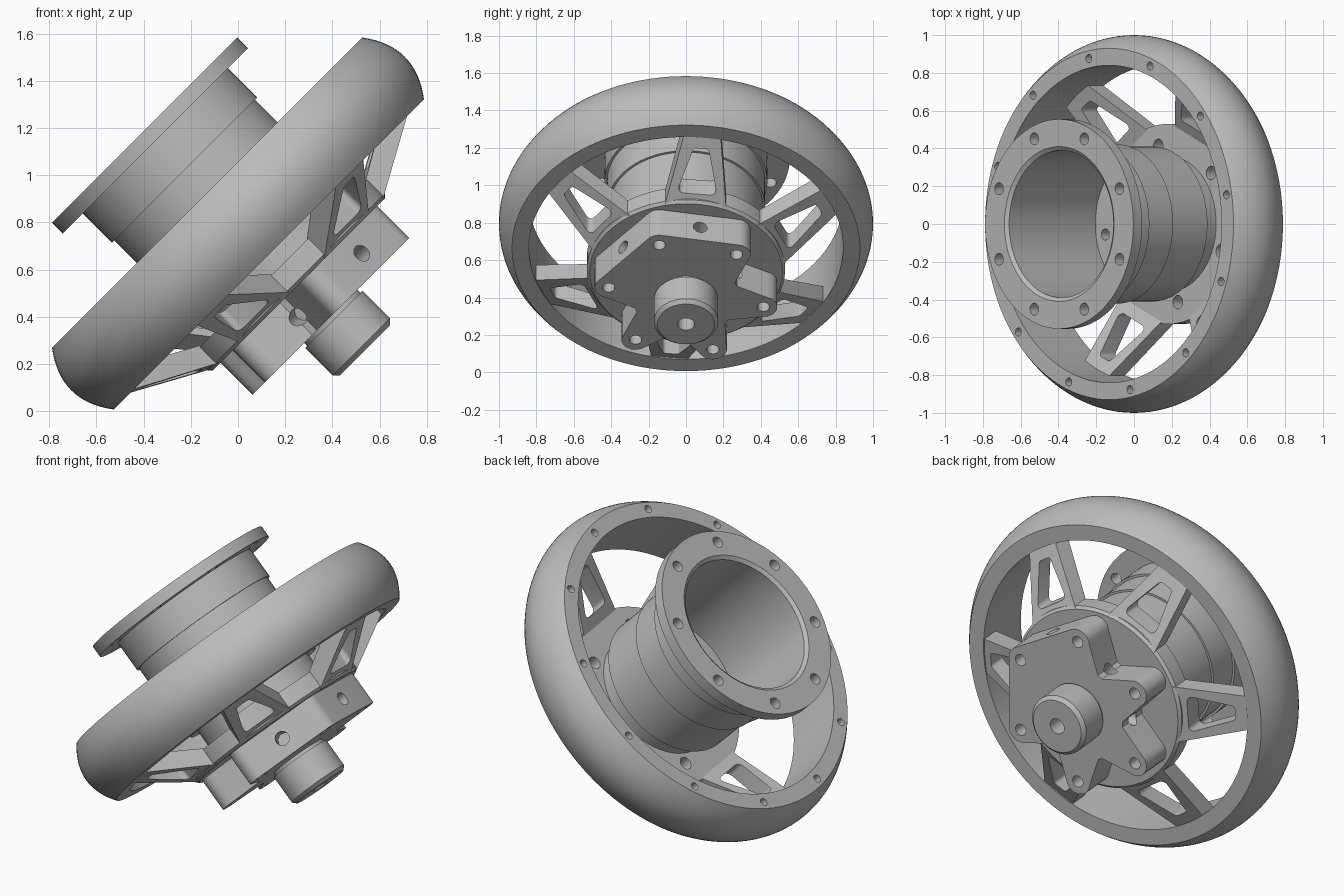
import bpy, bmesh, math
from mathutils import Matrix, Vector

if "Cube" in bpy.data.objects:
    bpy.data.objects.remove(bpy.data.objects["Cube"])

# Local frame: X = uphill in wheel plane, Y = world y, Z = wheel axis (tilted 45 degrees)
C = math.sqrt(0.5)
TILT = Matrix(((C, 0, -C, 0), (0, 1, 0, 0), (C, 0, C, 0.795), (0, 0, 0, 1)))

grey = bpy.data.materials.new("satin_grey")
grey.diffuse_color = (0.5, 0.5, 0.5, 1)
grey.use_nodes = True
grey.node_tree.nodes["Principled BSDF"].inputs["Base Color"].default_value = grey.diffuse_color


def pol(r, deg, z=0.0):
    a = math.radians(deg)
    return Vector((r * math.cos(a), r * math.sin(a), z))


def make(name, bm):
    bmesh.ops.remove_doubles(bm, verts=bm.verts, dist=1e-5)
    bmesh.ops.recalc_face_normals(bm, faces=bm.faces)
    me = bpy.data.meshes.new(name)
    bm.to_mesh(me)
    bm.free()
    ob = bpy.data.objects.new(name, me)
    me.materials.append(grey)
    bpy.context.collection.objects.link(ob)
    ob.matrix_world = TILT
    return ob


def lathe(name, prof, closed=False, n=96):
    bm = bmesh.new()
    rings = [[bm.verts.new(pol(r, 360 * i / n, z)) for i in range(n)] if r > 0
             else [bm.verts.new((0, 0, z))] * n for r, z in prof]
    pairs = list(zip(rings, rings[1:])) + ([(rings[-1], rings[0])] if closed else [])
    for a, b in pairs:
        for i in range(n):
            j = (i + 1) % n
            vs = list(dict.fromkeys((a[i], a[j], b[j], b[i])))
            bm.faces.new(vs)
    return make(name, bm)


def prism(bm, bottom, top):
    lo = [bm.verts.new(p) for p in bottom]
    hi = [bm.verts.new(p) for p in top]
    n = len(lo)
    bm.faces.new(lo[::-1])
    bm.faces.new(hi)
    for i in range(n):
        j = (i + 1) % n
        bm.faces.new((lo[i], lo[j], hi[j], hi[i]))


def rods(specs):
    """Cylindrical cutters from (start, end, radius)."""
    bm = bmesh.new()
    for a, b, r in specs:
        d = b - a
        q = d.to_track_quat('Z', 'Y').to_matrix()
        ring = [q @ pol(r, 15 * i) for i in range(24)]
        prism(bm, [a + p for p in ring], [b + p for p in ring])
    return make("hole_cutter", bm)


def cut(ob, cutter):
    cutter.hide_render = True
    m = ob.modifiers.new("holes", 'BOOLEAN')
    m.operation, m.solver, m.object = 'DIFFERENCE', 'EXACT', cutter
    bpy.context.view_layer.objects.active = ob
    bpy.context.view_layer.update()
    bpy.ops.object.modifier_apply(modifier=m.name)
    bpy.data.objects.remove(cutter)


def circle_holes(count, start, radius, size, z0, z1):
    return [(pol(radius, start + 360 * k / count, z0),
             pol(radius, start + 360 * k / count, z1), size) for k in range(count)]


# Outer rim with rounded tread and twelve small holes in the upper face
tread = []
for i in range(17):
    w = -0.185 + 0.37 * i / 16
    tread.append((0.93 + 0.07 * (1 - (w / 0.185) ** 2), w))
rim = lathe("outer_rim", tread + [(0.84, 0.185), (0.84, -0.185)], closed=True, n=128)
cut(rim, rods(circle_holes(12, 10, 0.89, 0.022, 0.08, 0.25)))

# Hollow barrel with bolt flange
barrel = lathe("flanged_barrel", [
    (0, -0.1), (0.39, -0.1), (0.39, 0.545), (0.41, 0.56), (0.555, 0.56), (0.555, 0.495),
    (0.435, 0.495), (0.435, 0.32), (0.422, 0.32), (0.422, 0.13), (0.41, 0.13),
    (0.41, -0.14), (0.36, -0.14), (0.36, -0.26), (0, -0.26)])
cut(barrel, rods(circle_holes(8, 22.5, 0.488, 0.032, 0.4, 0.7)
                 + circle_holes(6, 10, 0.32, 0.03, -0.2, 0.0)))

# Hub disc carrying the spokes
disc = lathe("hub_disc", [(0, -0.255), (0.53, -0.255), (0.53, -0.35),
                          (0.515, -0.365), (0, -0.365)])
cut(disc, rods(circle_holes(6, 40, 0.42, 0.036, -0.5, -0.1)))

# Lobed bolt plate: three lobes joined by flats, three standing free
lobes = [-80, -20, 40, 100, 160, 220]
outline = []
for k, th in enumerate(lobes):
    lo = -30 if k in (1, 2) else -85
    hi = 30 if k in (0, 1) else 85
    for i in range(9):
        outline.append(pol(0.42, th) + pol(0.075, th + lo + (hi - lo) * i / 8))
    if k not in (0, 1):
        outline.append(pol(0.285, th + 27))
        outline.append(pol(0.285, th + 33))
bm = bmesh.new()
prism(bm, [p + Vector((0, 0, -0.557)) for p in outline],
      [p + Vector((0, 0, -0.364)) for p in outline])
plate = make("bolt_plate", bm)
cut(plate, rods(circle_holes(6, 40, 0.42, 0.033, -0.7, -0.2)))
cut(plate, rods([(pol(0.2, 10 + 60 * k, -0.46), pol(0.55, 10 + 60 * k, -0.46), 0.038)
                 for k in range(6)]))

# Centre boss with shaft hole
boss = lathe("centre_boss", [(0, -0.54), (0.16, -0.54), (0.16, -0.575), (0.172, -0.575),
                             (0.172, -0.74), (0.152, -0.76), (0, -0.76)])
cut(boss, rods([(Vector((0, 0, -0.85)), Vector((0, 0, -0.6)), 0.045)]))

# Six tapered spokes, each with a rounded triangular window
for k in range(6):
    rot = Matrix.Rotation(math.radians(6 + 60 * k), 4, 'Z')
    plan = [(0.49, -0.165), (0.86, -0.095), (0.86, 0.095), (0.49, 0.165)]
    bm = bmesh.new()
    prism(bm, [rot @ Vector((r, t, -0.363 if r < 0.6 else -0.165)) for r, t in plan],
          [rot @ Vector((r, t, -0.257 if r < 0.6 else -0.05)) for r, t in plan])
    spoke = make("spoke_%d" % (k + 1), bm)
    win = []
    for (r, t, rad), (a0, a1) in zip(
            [(0.58, -0.075, 0.025), (0.76, -0.025, 0.02), (0.76, 0.025, 0.02), (0.58, 0.075, 0.025)],
            [(180, 285), (285, 360), (0, 75), (75, 180)]):
        win += [Vector((r, t, 0)) + pol(rad, a0 + (a1 - a0) * i / 5) for i in range(6)]
    bm = bmesh.new()
    prism(bm, [rot @ (p + Vector((0, 0, -0.6))) for p in win],
          [rot @ (p + Vector((0, 0, 0.2))) for p in win])
    cut(spoke, make("window_cutter", bm))

# Smooth curved surfaces, keep machined edges crisp
for ob in bpy.context.scene.objects:
    ob.select_set(True)
    bpy.context.view_layer.objects.active = ob
bpy.ops.object.shade_smooth_by_angle(angle=math.radians(25))
